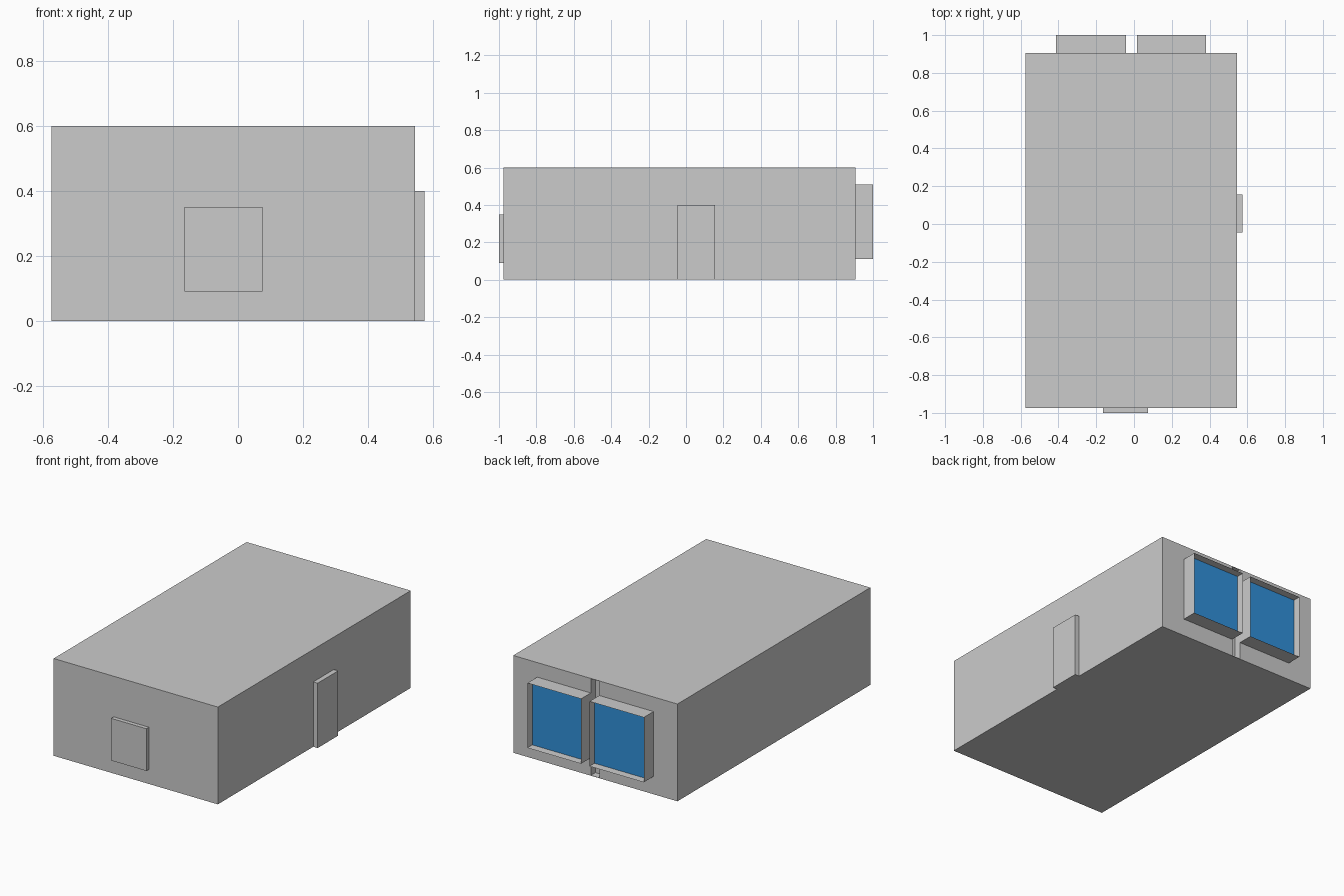
import bpy, bmesh
from mathutils import Vector

if "Cube" in bpy.data.objects:
    bpy.data.objects.remove(bpy.data.objects["Cube"])

RIM = 0.002       # skin thickness around the recesses
RECESS = 0.045    # depth of the recesses
WALL = 0.905      # y of the back wall


def box(name, lo, hi, mat=None):
    """Axis-aligned box between two corners."""
    lo, hi = Vector(lo), Vector(hi)
    bm = bmesh.new()
    bmesh.ops.create_cube(bm, size=1)
    bmesh.ops.scale(bm, vec=hi - lo, verts=bm.verts)
    bmesh.ops.translate(bm, vec=(lo + hi) / 2, verts=bm.verts)
    mesh = bpy.data.meshes.new(name)
    bm.to_mesh(mesh)
    bm.free()
    obj = bpy.data.objects.new(name, mesh)
    bpy.context.collection.objects.link(obj)
    if mat:
        mesh.materials.append(mat)
    return obj


def recess_back(obj):
    """Push the back (+y) face inward, leaving a thin rim."""
    bm = bmesh.new()
    bm.from_mesh(obj.data)
    face = max(bm.faces, key=lambda f: f.calc_center_median().y)
    bmesh.ops.inset_region(bm, faces=[face], thickness=RIM)
    bmesh.ops.translate(bm, vec=(0, -RECESS - 0.005, 0), verts=face.verts)
    bm.to_mesh(obj.data)
    bm.free()


glass = bpy.data.materials.new("blue_glass")
glass.diffuse_color = (0.03, 0.28, 0.70, 1)
glass.use_nodes = True
glass.node_tree.nodes["Principled BSDF"].inputs["Base Color"].default_value = glass.diffuse_color

# Main building with a narrow vertical slot between the windows
body = box("building_body", (-0.575, -0.975, 0), (0.545, WALL, 0.6))
cutter = box("slot_cutter", (-0.042, WALL - RECESS, RIM), (0.016, WALL + 0.1, 0.6 - RIM))
cutter.hide_render = True
cutter.hide_viewport = False
cut = body.modifiers.new("slot", 'BOOLEAN')
cut.operation = 'DIFFERENCE'
cut.solver = 'EXACT'
cut.object = cutter
bpy.context.view_layer.objects.active = body
bpy.ops.object.modifier_apply(modifier=cut.name)
bpy.data.objects.remove(cutter)

# Two deep window boxes on the back, each with recessed glass
for side, x0, x1 in (("left", 0.016, 0.382), ("right", -0.412, -0.042)):
    frame = box(f"{side}_window_frame", (x0, WALL, 0.11), (x1, 1.0, 0.51))
    recess_back(frame)
    y = 1.0 - RECESS
    box(f"{side}_window_glass", (x0 + RIM, y - 0.005, 0.11 + RIM),
        (x1 - RIM, y, 0.51 - RIM), glass)

# Side door and front panel
box("side_door", (0.545, -0.045, 0), (0.575, 0.155, 0.4))
box("front_panel", (-0.165, -1.0, 0.09), (0.075, -0.975, 0.35))
